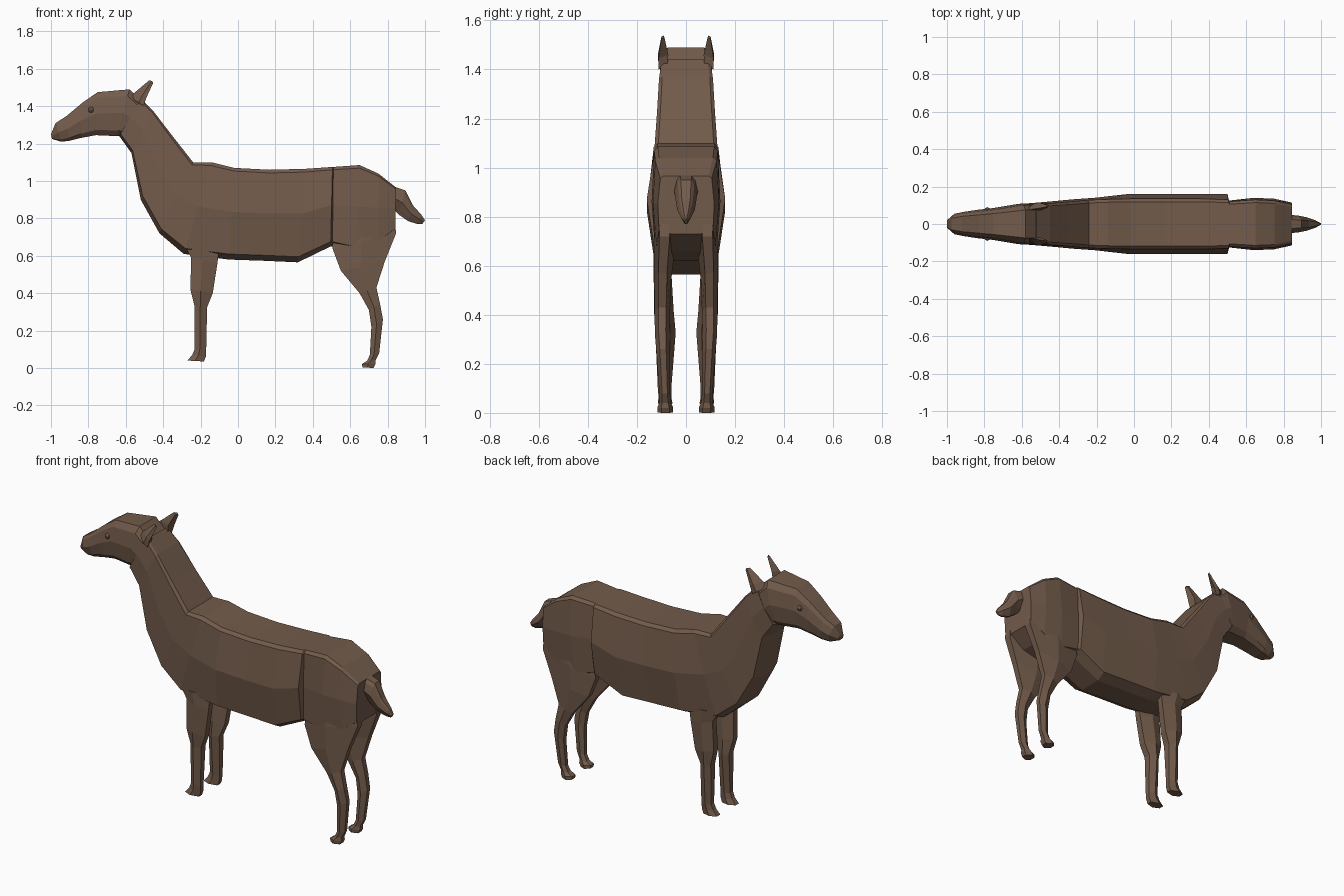
import bpy, bmesh

coat = bpy.data.materials.new("brown_coat")
coat.diffuse_color = (0.17, 0.105, 0.07, 1)


def finish(name, bm, mirror=False):
    bmesh.ops.recalc_face_normals(bm, faces=bm.faces)
    me = bpy.data.meshes.new(name)
    bm.to_mesh(me)
    bm.free()
    ob = bpy.data.objects.new(name, me)
    bpy.context.collection.objects.link(ob)
    me.materials.append(coat)
    if mirror:
        mod = ob.modifiers.new("other_side", 'MIRROR')
        mod.use_axis = (False, True, False)
    return ob


def loft(name, rings, mirror=False):
    """Skin a list of equal-sized point rings and cap both ends."""
    bm = bmesh.new()
    loops = [[bm.verts.new(p) for p in r] for r in rings]
    for a, b in zip(loops, loops[1:]):
        for i in range(len(a)):
            j = (i + 1) % len(a)
            bm.faces.new((a[i], a[j], b[j], b[i]))
    bm.faces.new(loops[0])
    bm.faces.new(loops[-1])
    return finish(name, bm, mirror)


def slab(top, bot, wt, wm, wb, prof):
    """Symmetric cross-section between a top and a bottom point (x, z)."""
    half = [(t, k * w) for (t, k), w in zip(prof, (wt, wt, wm, wb, wb))]
    pts = half + [(t, -y) for t, y in reversed(half)]
    return [(top[0] + (bot[0] - top[0]) * t, y,
             top[1] + (bot[1] - top[1]) * t) for t, y in pts]


def limb(front, back, y0, y1):
    """Six-sided leg section between a front and a back point (x, z)."""
    sec = [(0, .25), (0, .75), (.45, 1), (1, .75), (1, .25), (.45, 0)]
    return [(front[0] + (back[0] - front[0]) * t, y0 + (y1 - y0) * s,
             front[1] + (back[1] - front[1]) * t) for t, s in sec]


# Neck, barrel and hindquarters
body_prof = [(0, .88), (.035, 1), (.48, 1), (.94, 1), (1, .55)]
body = [
    ((-.52, 1.44), (-.635, 1.24), .10, .11, .10),
    ((-.45, 1.37), (-.57, 1.15), .11, .115, .105),
    ((-.35, 1.24), (-.52, .90), .118, .122, .11),
    ((-.24, 1.10), (-.42, .72), .128, .132, .12),
    ((-.14, 1.10), (-.29, .61), .132, .14, .125),
    ((-.02, 1.07), (-.05, .58), .135, .16, .125),
    ((.17, 1.06), (.15, .573), .135, .16, .125),
    ((.36, 1.065), (.32, .565), .135, .16, .125),
    ((.505, 1.075), (.495, .65), .13, .16, .13),
    ((.51, 1.075), (.505, .65), .12, .125, .12),
    ((.65, 1.085), (.63, .62), .13, .14, .125),
    ((.75, 1.04), (.75, .66), .125, .135, .12),
    ((.845, .965), (.84, .73), .105, .115, .11),
]
loft("body", [slab(*r, body_prof) for r in body])

# Head from skull to muzzle
head_prof = [(0, .68), (.14, .92), (.5, 1), (.88, .9), (1, .6)]
head = [
    ((-.52, 1.43), (-.62, 1.24), .11, .11, .10),
    ((-.58, 1.49), (-.65, 1.24), .11, .108, .10),
    ((-.75, 1.475), (-.76, 1.245), .082, .085, .08),
    ((-.83, 1.42), (-.84, 1.23), .072, .076, .07),
    ((-.92, 1.345), (-.90, 1.215), .06, .065, .06),
    ((-.975, 1.31), (-.945, 1.21), .045, .055, .045),
    ((-1.0, 1.25), (-.995, 1.225), .02, .022, .02),
]
loft("head", [slab(*r, head_prof) for r in head])

# Tail
tail_prof = [(0, .5), (.15, .8), (.5, 1), (.8, .7), (1, .3)]
tail = [
    ((.82, .975), (.83, .85), .05, .05, .04),
    ((.895, .95), (.86, .82), .042, .045, .035),
    ((.935, .87), (.91, .785), .034, .036, .03),
    ((.98, .82), (.96, .77), .018, .02, .016),
    ((1.0, .79), (.985, .77), .006, .006, .006),
]
loft("tail", [slab(*r, tail_prof) for r in tail])

# Hind legs: thigh, hock, shin, hoof
hind = [
    ((.51, .72), (.84, .78), .05, .125),
    ((.505, .64), (.845, .72), .045, .13),
    ((.55, .52), (.785, .57), .06, .13),
    ((.65, .40), (.74, .43), .065, .128),
    ((.70, .31), (.76, .34), .068, .127),
    ((.713, .22), (.775, .26), .068, .12),
    ((.705, .07), (.755, .08), .065, .108),
    ((.69, .038), (.735, .04), .06, .11),
    ((.663, .022), (.735, .02), .052, .117),
    ((.665, .004), (.725, 0), .052, .117),
]
loft("hind_leg", [limb(*r) for r in hind], True)

# Front legs: forearm, knee, cannon, foot
fore = [
    ((-.29, .66), (-.10, .64), .06, .133),
    ((-.25, .59), (-.11, .56), .06, .132),
    ((-.255, .42), (-.135, .40), .05, .13),
    ((-.232, .33), (-.165, .325), .042, .125),
    ((-.232, .10), (-.17, .10), .06, .115),
    ((-.245, .07), (-.172, .06), .06, .112),
    ((-.27, .04), (-.182, .035), .055, .115),
]
loft("front_leg", [limb(*r) for r in fore], True)

# Ears
ear = [
    [(-.585, .075, 1.45), (-.53, .112, 1.42), (-.505, .112, 1.40), (-.505, .075, 1.42)],
    [(-.55, .078, 1.475), (-.51, .115, 1.46), (-.49, .112, 1.445), (-.50, .072, 1.46)],
    [(-.475, .09, 1.538), (-.46, .1, 1.535), (-.453, .1, 1.525), (-.462, .088, 1.53)],
]
loft("ear", ear, True)

# Eyes
bm = bmesh.new()
bmesh.ops.create_uvsphere(bm, u_segments=8, v_segments=6, radius=.016)
bmesh.ops.translate(bm, verts=bm.verts, vec=(-.785, .074, 1.38))
finish("eye", bm, True)
